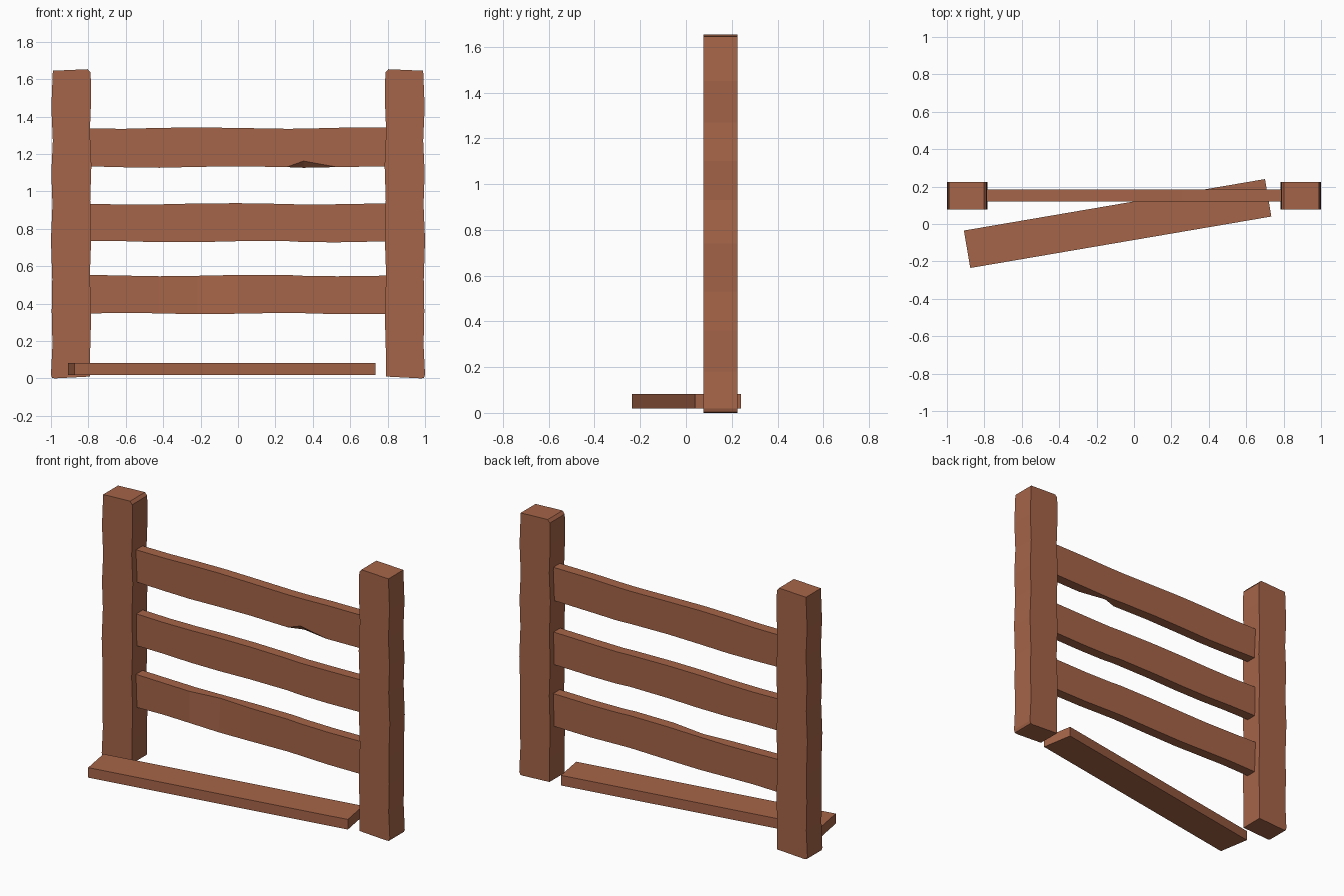
import bpy, bmesh, math
from mathutils import Matrix

if "Cube" in bpy.data.objects:
    bpy.data.objects.remove(bpy.data.objects["Cube"])

wood = bpy.data.materials.new("red brown wood")
wood.diffuse_color = (0.38, 0.128, 0.065, 1)
wood.use_nodes = True
wood.node_tree.nodes["Principled BSDF"].inputs["Base Color"].default_value = wood.diffuse_color


def finish(bm, name):
    bmesh.ops.remove_doubles(bm, verts=bm.verts, dist=0.0005)
    bmesh.ops.recalc_face_normals(bm, faces=bm.faces)
    me = bpy.data.meshes.new(name)
    bm.to_mesh(me)
    bm.free()
    me.materials.append(wood)
    ob = bpy.data.objects.new(name, me)
    bpy.context.collection.objects.link(ob)
    return ob


# Posts: wavy outline extruded in depth, the right one mirrored
outline = [(-0.98, 0.0), (-0.79, 0.01), (-0.79, 0.16), (-0.785, 0.34), (-0.792, 0.55),
           (-0.786, 0.72), (-0.79, 0.95), (-0.784, 1.14), (-0.792, 1.32), (-0.785, 1.5),
           (-0.788, 1.635), (-0.803, 1.653), (-0.99, 1.645), (-0.998, 1.45), (-0.99, 1.27),
           (-0.998, 1.1), (-0.992, 0.93), (-1.0, 0.74), (-0.993, 0.53), (-0.996, 0.36),
           (-0.992, 0.18), (-1.0, 0.02), (-0.994, 0.003)]


def post(name, side):
    bm = bmesh.new()
    f = bm.faces.new([bm.verts.new((-side * x, 0.077, z)) for x, z in outline])
    r = bmesh.ops.extrude_face_region(bm, geom=[f])
    bmesh.ops.translate(bm, vec=(0, 0.148, 0),
                        verts=[v for v in r["geom"] if isinstance(v, bmesh.types.BMVert)])
    finish(bm, name)


post("left_post", -1)
post("right_post", 1)


# Rails: rings of five points along x, the lower front corner splits where chipped
def rail(name, z0, z1, phase, chip=None, dent=None):
    bm = bmesh.new()
    xs = [-0.795, -0.6, -0.42, -0.22, 0.0, 0.26, 0.35, 0.53, 0.795]
    rings = []
    for i, x in enumerate(xs):
        b = z0 + 0.004 * math.sin(i * 1.5 + phase)
        t = z1 + 0.004 * math.sin(i * 1.3 + phase + 2)
        cut = 0.036 if i == chip else 0
        back = 0.02 if i == dent else 0
        pts = [(0.12, b + cut), (0.12 + cut, b), (0.185, b), (0.185, t), (0.12 + back, t)]
        rings.append([bm.verts.new((x, y, z)) for y, z in pts])
    for a, c in zip(rings, rings[1:]):
        for k in range(5):
            n = (k + 1) % 5
            bm.faces.new((a[k], a[n], c[n], c[k]))
    bm.faces.new(rings[0])
    bm.faces.new(rings[-1])
    finish(bm, name)


rail("lower_rail", 0.347, 0.55, 0.0, dent=3)
rail("middle_rail", 0.731, 0.933, 1.0)
rail("upper_rail", 1.13, 1.338, 2.0, chip=6)

# Loose plank lying skewed at the base
bm = bmesh.new()
bmesh.ops.create_cube(bm, size=1, matrix=Matrix.Translation((-0.0875, 0.0025, 0.05))
                      @ Matrix.Rotation(math.radians(9.7), 4, 'Z')
                      @ Matrix.Diagonal((1.633, 0.203, 0.063, 1)))
finish(bm, "loose_plank")
